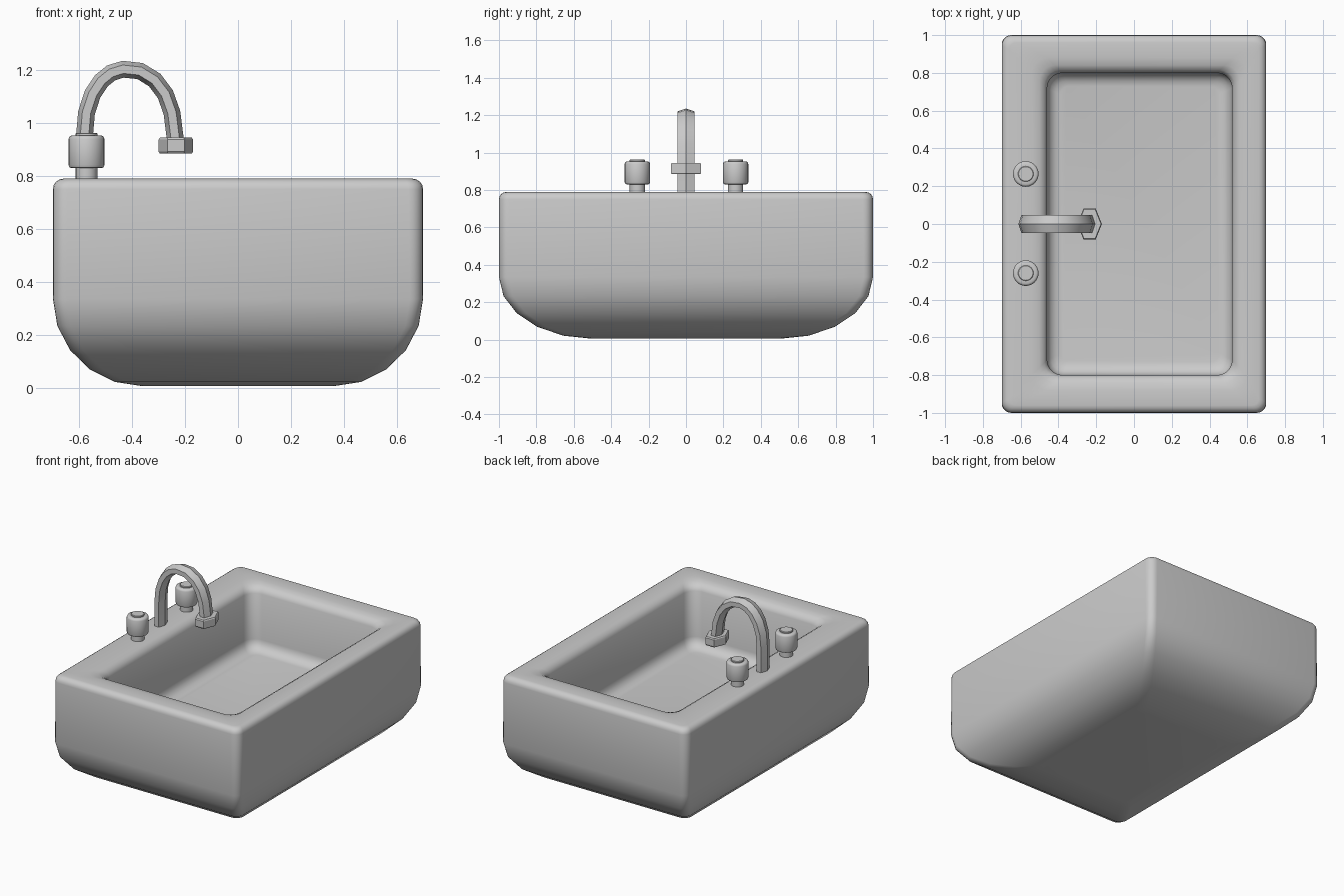
import bpy, bmesh
from math import sin, cos, pi, radians
from mathutils import Vector

if "Cube" in bpy.data.objects:
    bpy.data.objects.remove(bpy.data.objects["Cube"])

grey = bpy.data.materials.new("plain grey")
grey.use_nodes = True
colour = (0.6, 0.6, 0.6, 1)
grey.diffuse_color = colour
grey.node_tree.nodes["Principled BSDF"].inputs["Base Color"].default_value = colour


def loft(name, rings, angle):
    """Skin a list of equal-length rings and cap both ends."""
    bm = bmesh.new()
    loops = [[bm.verts.new(p) for p in ring] for ring in rings]
    n = len(loops[0])
    for a, b in zip(loops, loops[1:]):
        for i in range(n):
            j = (i + 1) % n
            bm.faces.new((a[i], a[j], b[j], b[i]))
    bm.faces.new(loops[0][::-1])
    bm.faces.new(loops[-1])
    bmesh.ops.recalc_face_normals(bm, faces=bm.faces)
    mesh = bpy.data.meshes.new(name)
    bm.to_mesh(mesh)
    bm.free()
    obj = bpy.data.objects.new(name, mesh)
    bpy.context.collection.objects.link(obj)
    mesh.materials.append(grey)
    bpy.ops.object.select_all(action='DESELECT')
    obj.select_set(True)
    bpy.context.view_layer.objects.active = obj
    bpy.ops.object.shade_smooth_by_angle(angle=radians(angle))
    return obj


def rounded_rect(cx, hx, hy, r, z, steps=5):
    """Horizontal rectangle with rounded corners."""
    ring = []
    for k, (sx, sy) in enumerate([(1, 1), (-1, 1), (-1, -1), (1, -1)]):
        for s in range(steps + 1):
            a = (k + s / steps) * pi / 2
            ring.append((cx + sx * (hx - r) + r * cos(a), sy * (hy - r) + r * sin(a), z))
    return ring


def ellipse(cx, cy, rx, ry, z, sides):
    return [(cx + rx * cos(2 * pi * i / sides), cy + ry * sin(2 * pi * i / sides), z)
            for i in range(sides)]


# Basin: curved underside, walls, rounded rim, then the bowl inside
rings = []
for k in range(5, -1, -1):
    a = k * pi / 10
    rings.append(rounded_rect(0, 0.36 + 0.34 * cos(a), 0.5 + 0.5 * cos(a), 0.05,
                              0.335 - 0.33 * sin(a)))
for k in range(5):
    a = k * pi / 8
    inset = 0.04 * (1 - cos(a))
    rings.append(rounded_rect(0, 0.7 - inset, 1 - inset, 0.055 - inset / 2, 0.75 + 0.04 * sin(a)))
for inset, z in [(-0.08, 0.79), (-0.04, 0.783), (-0.015, 0.768), (0, 0.74)]:
    rings.append(rounded_rect(0.03, 0.49 - inset, 0.8 - inset, 0.08, z))
for k in range(5):
    a = k * pi / 8
    inset = 0.07 * (1 - cos(a))
    rings.append(rounded_rect(0.03, 0.49 - inset, 0.8 - inset, 0.08 - inset / 2,
                              0.43 - 0.07 * sin(a)))
loft("basin", rings, 50)

# Spout: six-sided tube swept along an arch
path = [(-0.58, 0.78), (-0.58, 0.96), (-0.573, 1.04), (-0.55, 1.11), (-0.517, 1.16),
        (-0.48, 1.19), (-0.435, 1.204), (-0.37, 1.197), (-0.315, 1.163), (-0.275, 1.11),
        (-0.25, 1.04), (-0.236, 0.93)]
points = [Vector((x, 0, z)) for x, z in path]
rings = []
for i, p in enumerate(points):
    along = (points[min(i + 1, len(points) - 1)] - points[max(i - 1, 0)]).normalized()
    out = Vector((-along.z, 0, along.x))
    rings.append([p + out * 0.032 * cos(k * pi / 3) + Vector((0, 0.054 * sin(k * pi / 3), 0))
                  for k in range(6)])
loft("spout", rings, 35)

# Hexagonal nozzle nut
loft("nozzle", [ellipse(-0.235, 0, 0.065 * s, 0.094 * s, z, 6)
                for s, z in [(0.93, 0.885), (1, 0.892), (1, 0.938), (0.93, 0.945)]], 30)

# Pair of tap knobs, each turned from one profile
knob_profile = [(0.041, 0.78), (0.041, 0.83), (0.057, 0.83), (0.064, 0.833), (0.068, 0.842),
                (0.068, 0.94), (0.064, 0.949), (0.057, 0.953), (0.041, 0.953),
                (0.041, 0.96), (0.038, 0.963)]
for side, y in [("front", -0.26), ("back", 0.265)]:
    loft(side + "_knob", [ellipse(-0.573, y, r, r, z, 24) for r, z in knob_profile], 40)
